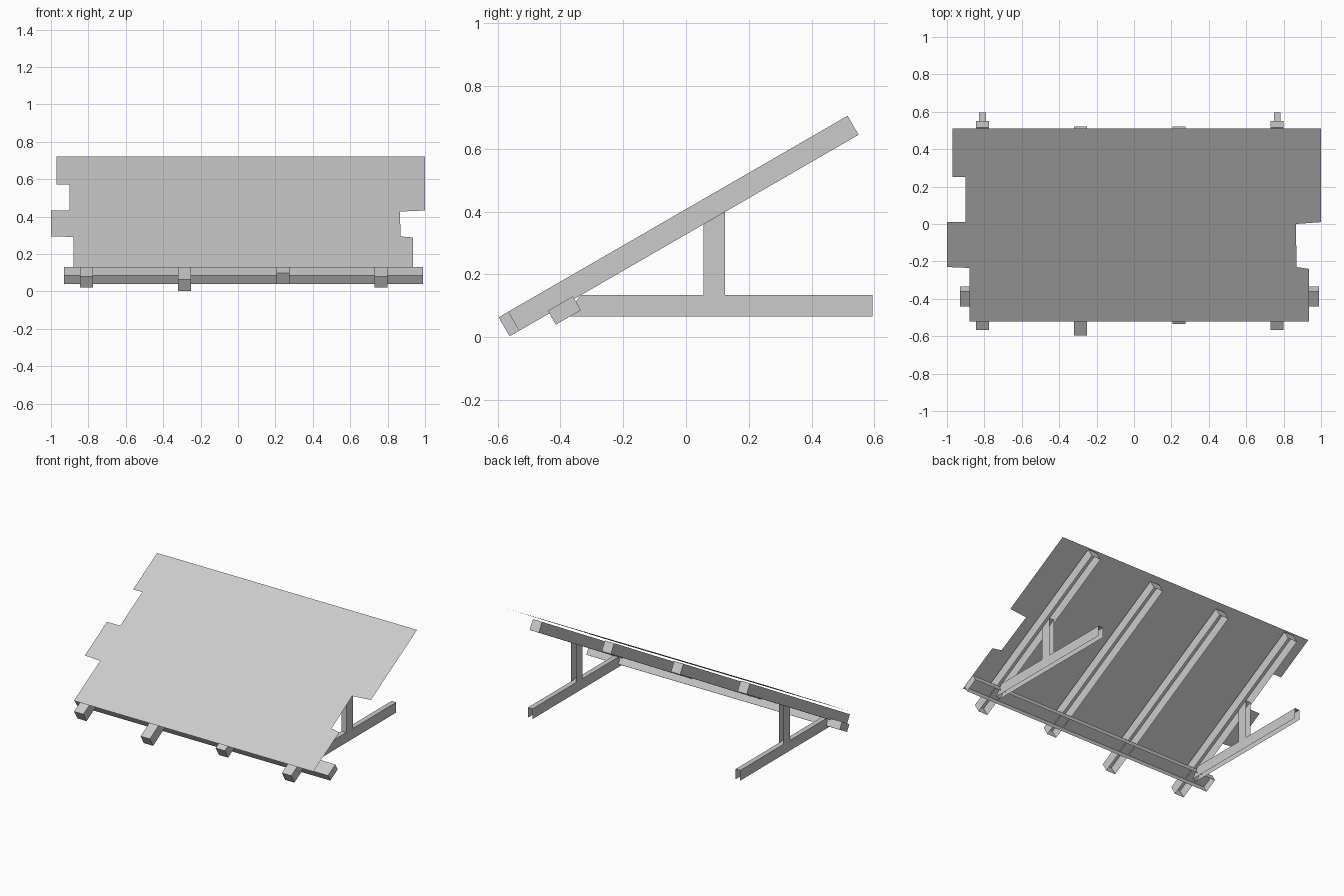
import bpy, bmesh
from math import radians, tan, cos, sin
from mathutils import Matrix, Vector

if "Cube" in bpy.data.objects:
    bpy.data.objects.remove(bpy.data.objects["Cube"], do_unlink=True)

TILT = radians(30)
WIDTH, DEPTH = 0.07, 0.07

grey = bpy.data.materials.new("light_grey")
grey.use_nodes = True
COLOUR = (0.6, 0.6, 0.6, 1)
grey.diffuse_color = COLOUR
grey.node_tree.nodes["Principled BSDF"].inputs["Base Color"].default_value = COLOUR


def finish(bm, name):
    mesh = bpy.data.meshes.new(name)
    bm.to_mesh(mesh)
    bm.free()
    mesh.materials.append(grey)
    obj = bpy.data.objects.new(name, mesh)
    bpy.context.collection.objects.link(obj)


def open_box(name, size, centre, open_sides, tilt=0.0, shear=None):
    """Folded sheet box without the faces that point along open_sides."""
    bm = bmesh.new()
    bmesh.ops.create_cube(bm, size=1)
    bm.normal_update()
    gone = [f for f in bm.faces
            if any(f.normal.dot(Vector(s)) > 0.9 for s in open_sides)]
    bmesh.ops.delete(bm, geom=gone, context='FACES')
    bmesh.ops.scale(bm, vec=size, verts=bm.verts)
    if shear:
        shear(bm)
    bm.transform(Matrix.Translation(centre) @ Matrix.Rotation(tilt, 4, 'X'))
    finish(bm, name)


DOWN, BACK = (0, 0, -1), (0, 1, 0)


def rafter_top(y):
    return 0.408 + y * tan(TILT)


# Sloping rafters, each a channel open underneath
for name, x, y0, y1 in (("rafter_outer_right", -0.81, -0.567, 0.515),
                        ("rafter_inner_right", -0.285, -0.597, 0.485),
                        ("rafter_inner_left", 0.24, -0.535, 0.485),
                        ("rafter_outer_left", 0.765, -0.567, 0.515)):
    mid = (y0 + y1) / 2
    centre = (x, mid + sin(TILT) * DEPTH / 2,
              rafter_top(mid) - cos(TILT) * DEPTH / 2)
    open_box(name, (WIDTH, (y1 - y0) / cos(TILT), DEPTH), centre, [DOWN], TILT)

# Cross bar under the front of the rafters
open_box("front_cross_bar", (1.92, 0.092, 0.051), (0.03, -0.3875, 0.085),
         [DOWN], TILT)


# Mitres that follow the slope
def mitre_foot(bm):
    for v in bm.verts:
        if v.co.y < 0 and v.co.z > 0:
            v.co.y += 0.05


def mitre_head(bm):
    for v in bm.verts:
        if v.co.z > 0:
            v.co.z += v.co.y * tan(TILT)


# Level feet and uprights on both sides
for side, x in (("right", -0.81), ("left", 0.765)):
    open_box("foot_" + side, (WIDTH / 2, 0.98, DEPTH), (x, 0.105, 0.1),
             [DOWN, BACK], shear=mitre_foot)
    open_box("upright_" + side, (WIDTH / 2, DEPTH, 0.244), (x, 0.09, 0.257),
             [BACK], shear=mitre_head)

# Thin sloping sheet with stepped side edges
outline = [(-0.97, 0.51), (-0.97, 0.25), (-0.9, 0.25), (-0.9, 0.01),
           (-1.0, 0.01), (-1.0, -0.23), (-0.88, -0.235), (-0.88, -0.52),
           (0.935, -0.52), (0.935, -0.24), (0.87, -0.23), (0.865, 0.0),
           (1.0, 0.01), (1.0, 0.51)]
bm = bmesh.new()
bm.faces.new([bm.verts.new((x, y, 0.427 + y * tan(TILT))) for x, y in outline])
finish(bm, "sloping_sheet")
